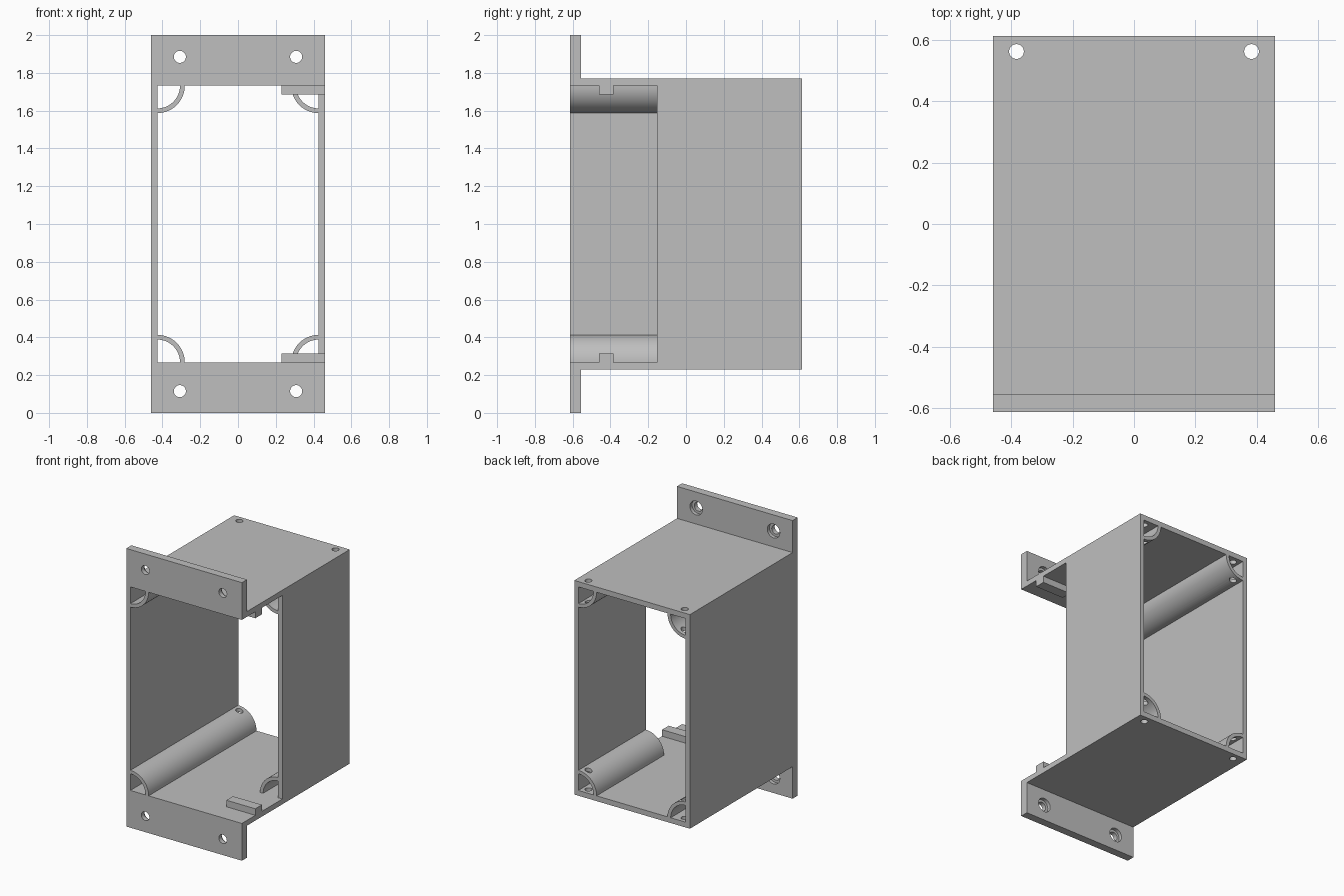
import bpy, bmesh, math
from mathutils import Matrix, Vector

if "Cube" in bpy.data.objects:
    bpy.data.objects.remove(bpy.data.objects["Cube"], do_unlink=True)

grey = bpy.data.materials.new("plain grey")
grey.use_nodes = True
grey.diffuse_color = (0.52, 0.52, 0.52, 1)
grey.node_tree.nodes["Principled BSDF"].inputs["Base Color"].default_value = grey.diffuse_color

# Main dimensions
W, FRONT, BACK = 0.46, -0.613, 0.613
FLANGE_Y, OPEN_Y = -0.555, -0.153
LOW, HIGH, WALL = 0.23, 1.77, 0.038
IN_X, IN_LOW, IN_HIGH = 0.427, LOW + WALL, HIGH - WALL
DRILL_X, DRILL_Y = 0.383, 0.562


def add(name, bm):
    bmesh.ops.recalc_face_normals(bm, faces=bm.faces)
    mesh = bpy.data.meshes.new(name)
    bm.to_mesh(mesh)
    bm.free()
    mesh.materials.append(grey)
    obj = bpy.data.objects.new(name, mesh)
    bpy.context.collection.objects.link(obj)
    return obj


def prism(name, points, offset):
    bm = bmesh.new()
    face = bm.faces.new([bm.verts.new(p) for p in points])
    moved = bmesh.ops.extrude_face_region(bm, geom=[face])["geom"]
    verts = [v for v in moved if isinstance(v, bmesh.types.BMVert)]
    bmesh.ops.translate(bm, verts=verts, vec=Vector(offset))
    return add(name, bm)


def box(name, x, y, z):
    points = [(x[0], y[0], z[0]), (x[1], y[0], z[0]), (x[1], y[1], z[0]), (x[0], y[1], z[0])]
    return prism(name, points, (0, 0, z[1] - z[0]))


def rod(name, center, radius, depth, axis):
    bm = bmesh.new()
    turn = Matrix.Rotation(math.pi / 2, 4, "X") if axis == "Y" else Matrix()
    bmesh.ops.create_cone(bm, cap_ends=True, segments=32, radius1=radius, radius2=radius,
                          depth=depth, matrix=Matrix.Translation(center) @ turn)
    return add(name, bm)


def select(obj):
    bpy.ops.object.select_all(action="DESELECT")
    obj.select_set(True)
    bpy.context.view_layer.objects.active = obj


def cut(obj, cutters):
    select(obj)
    for cutter in cutters:
        cutter.hide_render = True
        mod = obj.modifiers.new("cut", "BOOLEAN")
        mod.operation, mod.solver, mod.object = "DIFFERENCE", "EXACT", cutter
        bpy.ops.object.modifier_apply(modifier=mod.name)
        bpy.data.objects.remove(cutter, do_unlink=True)


def finish(obj):
    select(obj)
    bpy.ops.object.shade_smooth_by_angle(angle=math.radians(30))


def drills():
    return [rod("drill", (s * DRILL_X, DRILL_Y, 1), 0.024, 3, "Z") for s in (-1, 1)]


# Housing: side profile with both flanges, hollowed and opened on one side
profile = [(FRONT, 0), (FLANGE_Y, 0), (FLANGE_Y, LOW), (BACK, LOW),
           (BACK, HIGH), (FLANGE_Y, HIGH), (FLANGE_Y, 2), (FRONT, 2)]
housing = prism("housing", [(-W, y, z) for y, z in profile], (2 * W, 0, 0))
cutters = [box("cavity", (-IN_X, IN_X), (-1, 1), (IN_LOW, IN_HIGH)),
           box("side_opening", (0.3, 1), (-1, OPEN_Y), (IN_LOW, IN_HIGH))]

# Screw holes with wider recesses behind the flanges
for x in (-0.308, 0.308):
    for z in (0.115, 1.885):
        cutters.append(rod("screw_hole", (x, FRONT, z), 0.032, 0.4, "Y"))
        cutters.append(rod("recess", (x, FLANGE_Y, z), 0.05, 0.05, "Y"))
cut(housing, cutters + drills())
finish(housing)

# Hollow quarter-round channels in the four inner corners
for side, sx, start in (("right", -1, FRONT), ("left", 1, OPEN_Y)):
    for level, sz, z in (("lower", 1, IN_LOW), ("upper", -1, IN_HIGH)):
        angles = [i * math.pi / 32 for i in range(17)]
        arc = [(0.145, a) for a in angles] + [(0.12, a) for a in reversed(angles)]
        ring = [(sx * (IN_X - r * math.cos(a)), start, z + sz * r * math.sin(a)) for r, a in arc]
        channel = prism(f"{level}_{side}_corner_channel", ring, (0, BACK - start, 0))
        cut(channel, drills())
        finish(channel)

# Short ribs beside the side opening
for name, z in (("lower_rib", (IN_LOW, IN_LOW + 0.047)), ("upper_rib", (IN_HIGH - 0.047, IN_HIGH))):
    box(name, (0.23, W), (-0.46, -0.385), z)
